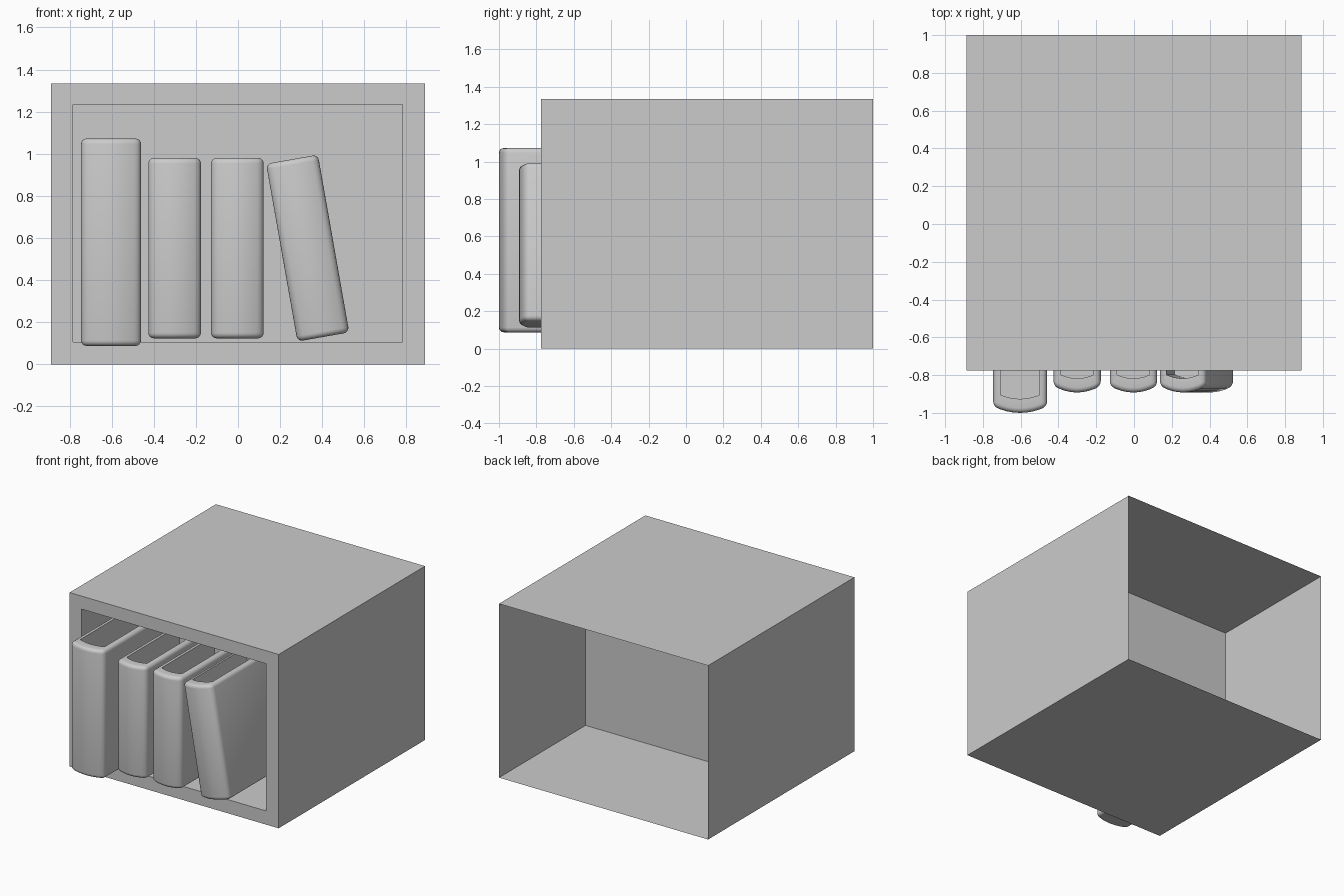
import bpy, bmesh, math
from mathutils import Matrix

if "Cube" in bpy.data.objects:
    bpy.data.objects.remove(bpy.data.objects["Cube"])


def add_object(name, bm):
    bmesh.ops.recalc_face_normals(bm, faces=bm.faces[:])
    mesh = bpy.data.meshes.new(name)
    bm.to_mesh(mesh)
    bm.free()
    obj = bpy.data.objects.new(name, mesh)
    bpy.context.collection.objects.link(obj)
    return obj


def rect(bm, x0, x1, z0, z1, y):
    return [bm.verts.new((x, y, z)) for x, z in ((x0, z0), (x1, z0), (x1, z1), (x0, z1))]


def make_case():
    OUT, INN = (-0.888, 0.888, 0, 1.335), (-0.785, 0.782, 0.105, 1.235)
    bm = bmesh.new()
    # open back shell, front frame, then the recess holding the books
    loops = [rect(bm, *OUT, 1.0), rect(bm, *OUT, -0.775),
             rect(bm, *INN, -0.775), rect(bm, *INN, -0.06)]
    for a, b in zip(loops, loops[1:]):
        for i in range(4):
            j = (i + 1) % 4
            bm.faces.new((a[i], a[j], b[j], b[i]))
    bm.faces.new(loops[-1])
    add_object("shelf_case", bm)
    # partition seen through the open back
    bm = bmesh.new()
    bm.faces.new(rect(bm, *OUT, -0.05)[::-1])
    add_object("partition", bm)


def make_book(name, x, z, width, height, front, tilt=0.0):
    back, bulge, n = -0.12, 0.035, 8
    bm = bmesh.new()
    # footprint with a gently curved spine
    pts = [(width / 2, back), (-width / 2, back)]
    for i in range(n + 1):
        t = -1 + 2 * i / n
        pts.append((t * width / 2, front + bulge * t * t))
    base = bm.faces.new([bm.verts.new((px, py, -height / 2)) for px, py in pts])
    ext = bmesh.ops.extrude_face_region(bm, geom=[base])
    bmesh.ops.translate(bm, vec=(0, 0, height),
                        verts=[v for v in ext["geom"] if isinstance(v, bmesh.types.BMVert)])
    bmesh.ops.recalc_face_normals(bm, faces=bm.faces[:])
    # rounded outer edges
    sharp = [e for e in bm.edges if e.calc_face_angle(0) > math.radians(35)]
    bmesh.ops.bevel(bm, geom=sharp, offset=0.026, segments=4, profile=0.5, affect='EDGES')
    # page recess in the top, set back further behind the spine
    bm.normal_update()
    top = max((f for f in bm.faces if f.normal.z > 0.99), key=lambda f: f.calc_area())
    bmesh.ops.inset_region(bm, faces=[top], thickness=0.013, use_even_offset=True)
    for v in top.verts:
        if v.co.y < (front + back) / 2:
            v.co.y += 0.035
    ext = bmesh.ops.extrude_discrete_faces(bm, faces=[top])
    for v in ext["faces"][0].verts:
        v.co.z -= 0.25
    bmesh.ops.transform(bm, verts=bm.verts[:], matrix=Matrix.Translation((x, 0, z))
                        @ Matrix.Rotation(math.radians(tilt), 4, 'Y'))
    obj = add_object(name, bm)
    bpy.ops.object.select_all(action='DESELECT')
    obj.select_set(True)
    bpy.context.view_layer.objects.active = obj
    bpy.ops.object.shade_smooth_by_angle(angle=math.radians(40))


make_case()
make_book("tall_book", -0.603, 0.58, 0.285, 0.985, -1.0)
make_book("middle_book", -0.301, 0.552, 0.25, 0.857, -0.892)
make_book("right_book", -0.003, 0.552, 0.25, 0.857, -0.892)
make_book("leaning_book", 0.331, 0.552, 0.25, 0.857, -0.892, -10.0)
